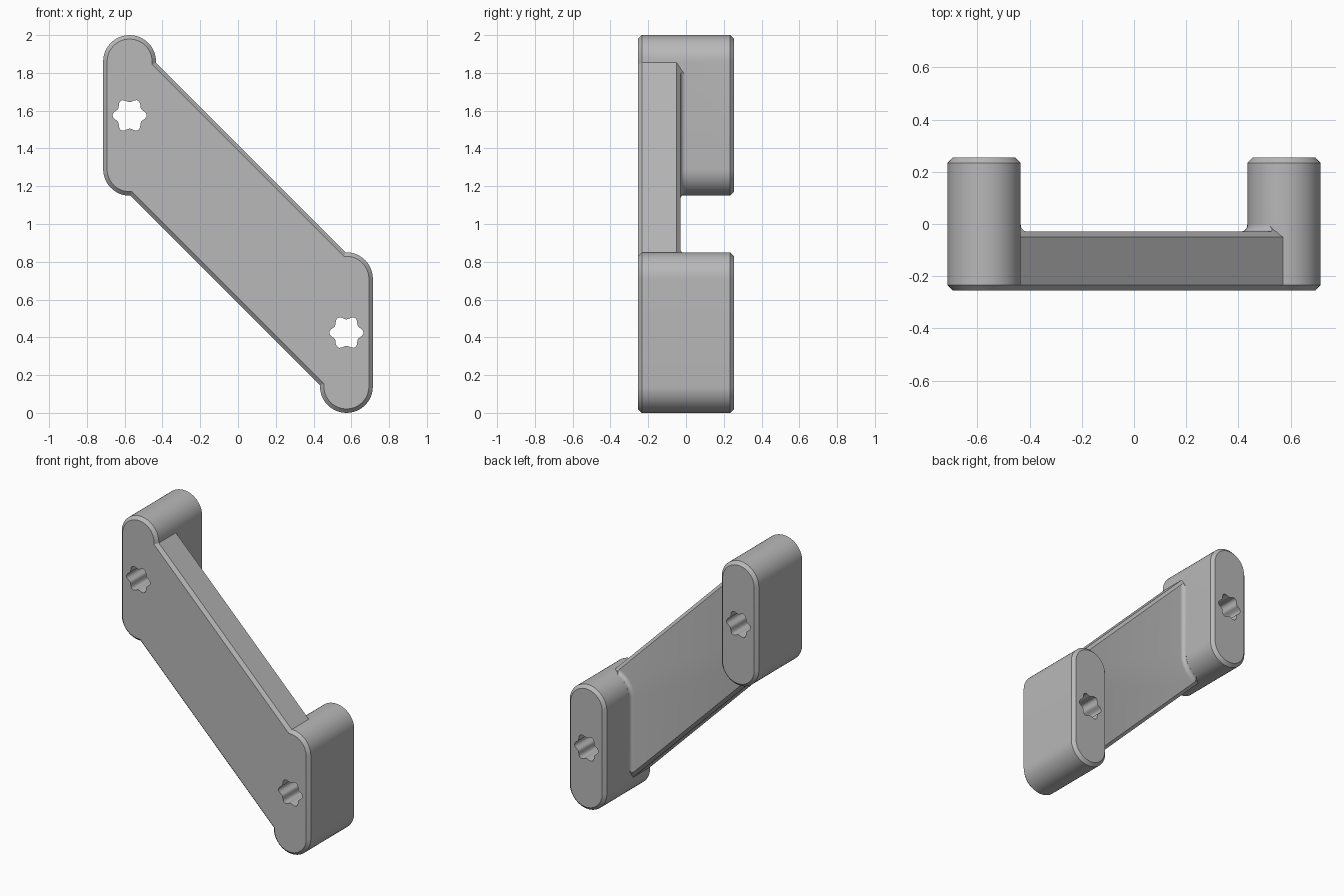
import bpy, bmesh
from math import sin, cos, pi, sqrt

if "Cube" in bpy.data.objects:
    bpy.data.objects.remove(bpy.data.objects["Cube"], do_unlink=True)

DEPTH = 0.255            # half depth of the posts
PLATE_BACK = -0.029
CHAMFER = 0.021
RADIUS = 0.14
POST_X = 0.574
POST_Z = 0.425           # centre height of the lower post
HALF_FLAT = 0.285
EDGE = 0.42              # vertical half width of the sloping plate
FILLET = 0.025

grey = bpy.data.materials.new("plain grey")
grey.use_nodes = True
colour = (0.48, 0.48, 0.48, 1)
grey.diffuse_color = colour
grey.node_tree.nodes["Principled BSDF"].inputs["Base Color"].default_value = colour


def loft(name, rings):
    """Solid through (y, [(x, z), ...]) rings with capped ends."""
    bm = bmesh.new()
    loops = [[bm.verts.new((x, y, z)) for x, z in pts] for y, pts in rings]
    n = len(loops[0])
    for a, b in zip(loops, loops[1:]):
        for i in range(n):
            j = (i + 1) % n
            bm.faces.new((a[i], a[j], b[j], b[i]))
    bm.faces.new(loops[0])
    bm.faces.new(loops[-1])
    bmesh.ops.recalc_face_normals(bm, faces=bm.faces)
    mesh = bpy.data.meshes.new(name)
    bm.to_mesh(mesh)
    bm.free()
    mesh.materials.append(grey)
    obj = bpy.data.objects.new(name, mesh)
    bpy.context.collection.objects.link(obj)
    return obj


def stadium(side, r, steps=24):
    """Upright round-ended outline of the lower (1) or upper (-1) post."""
    cx, cz = side * POST_X, 1 + side * (POST_Z - 1)
    pts = []
    for start, dz in ((0, HALF_FLAT), (pi, -HALF_FLAT)):
        for i in range(steps + 1):
            a = start + pi * i / steps
            pts.append((cx + r * cos(a), cz + dz + r * sin(a)))
    return pts


def slope(inset):
    """Sloping parallelogram whose long edges are moved in by inset."""
    h = EDGE - inset * sqrt(2)
    x = POST_X
    return [(-x, 1 + x - h), (x, 1 - x - h), (x, 1 - x + h), (-x, 1 + x + h)]


def star(side, steps=72):
    """Six-lobed hole outline."""
    cx, cz = side * POST_X, 1 + side * (POST_Z - 1)
    pts = []
    for i in range(steps):
        a = 2 * pi * i / steps
        r = 0.08 + 0.01 * cos(6 * a)
        pts.append((cx + r * cos(a), cz + r * sin(a)))
    return pts


def combine(target, tool, operation):
    """Apply a boolean and discard the tool."""
    bpy.ops.object.select_all(action='DESELECT')
    bpy.context.view_layer.objects.active = target
    target.select_set(True)
    mod = target.modifiers.new("combine", 'BOOLEAN')
    mod.operation = operation
    mod.solver = 'EXACT'
    mod.object = tool
    bpy.ops.object.modifier_apply(modifier=mod.name)
    bpy.data.objects.remove(tool, do_unlink=True)


# Sloping plate, chamfered front and back
bracket = loft("bracket", [
    (-DEPTH, slope(CHAMFER)), (-DEPTH + CHAMFER, slope(0)),
    (PLATE_BACK - CHAMFER, slope(0)), (PLATE_BACK, slope(CHAMFER))])

for side in (1, -1):
    # Round-ended post
    post = loft("post", [
        (-DEPTH, stadium(side, RADIUS - CHAMFER)),
        (-DEPTH + CHAMFER, stadium(side, RADIUS)),
        (DEPTH - CHAMFER, stadium(side, RADIUS)),
        (DEPTH, stadium(side, RADIUS - CHAMFER))])

    # Concave fillet where the plate back meets the post
    rings = [(PLATE_BACK - 0.004, stadium(side, RADIUS + FILLET))]
    for i in range(7):
        a = pi / 2 * i / 6
        rings.append((PLATE_BACK + FILLET * (1 - cos(a)),
                      stadium(side, RADIUS + FILLET * (1 - sin(a)) + 0.0005)))
    fillet = loft("fillet", rings)
    trim = loft("fillet_trim", [
        (PLATE_BACK - CHAMFER, slope(0.001)),
        (PLATE_BACK + 0.03, slope(CHAMFER + 0.031))])
    combine(fillet, trim, 'INTERSECT')
    combine(bracket, fillet, 'UNION')
    combine(bracket, post, 'UNION')

# Lobed through holes
for side in (1, -1):
    hole = loft("hole_cutter", [(-0.4, star(side)), (0.4, star(side))])
    combine(bracket, hole, 'DIFFERENCE')

bpy.ops.object.select_all(action='DESELECT')
bracket.select_set(True)
bpy.context.view_layer.objects.active = bracket
bpy.ops.object.shade_smooth_by_angle(angle=pi / 6)
